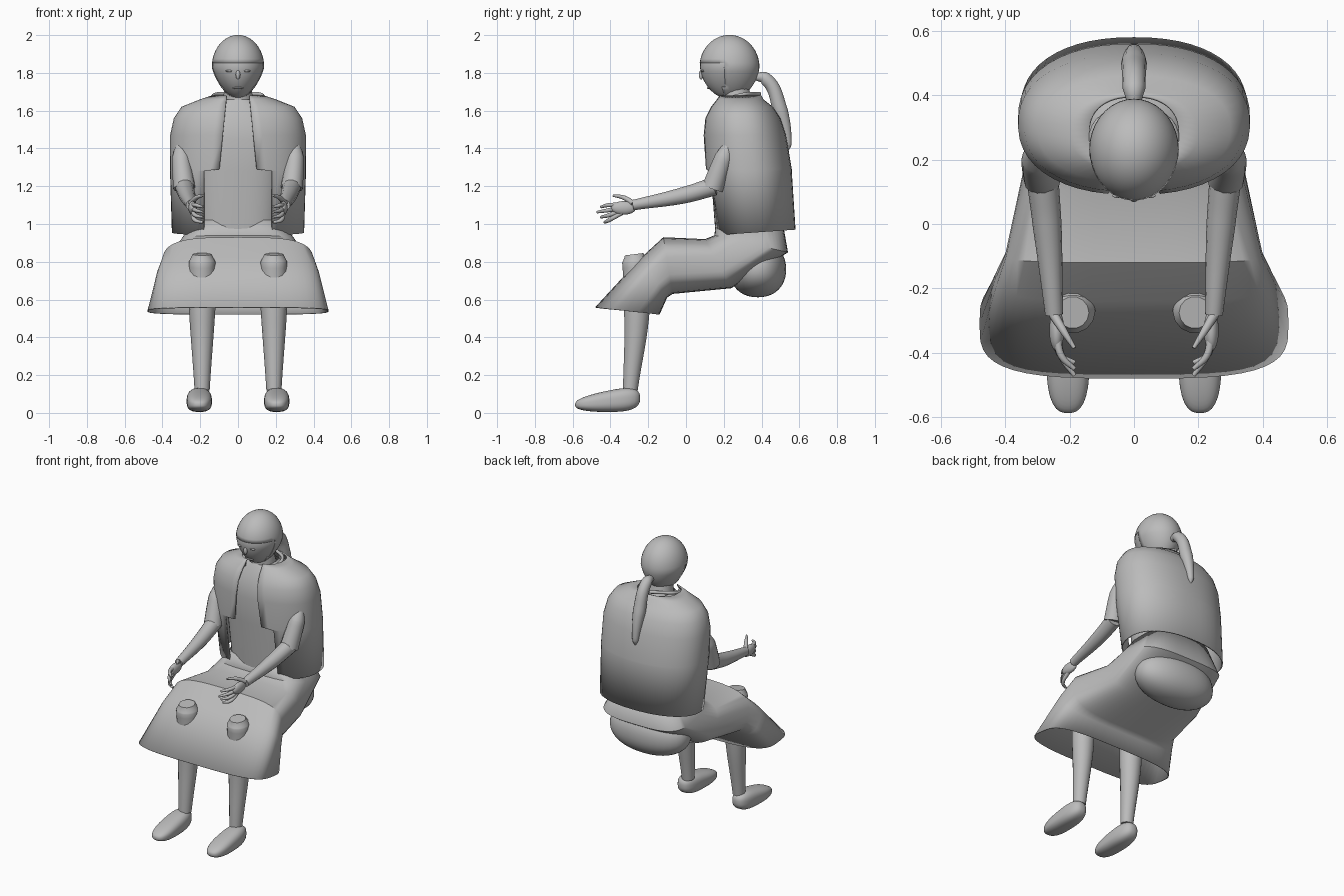
import bpy, bmesh, math

cube = bpy.data.objects.get("Cube")
if cube:
    bpy.data.objects.remove(cube, do_unlink=True)

COLOUR = (0.5, 0.5, 0.5, 1)
grey = bpy.data.materials.new("plain_grey")
grey.use_nodes = True
grey.diffuse_color = COLOUR
grey.node_tree.nodes["Principled BSDF"].inputs["Base Color"].default_value = COLOUR


def add_object(name, data, wall=0):
    data.materials.append(grey)
    ob = bpy.data.objects.new(name, data)
    bpy.context.collection.objects.link(ob)
    if wall:
        ob.modifiers.new("thickness", "SOLIDIFY").thickness = wall
    return ob


def finish_mesh(name, bm, wall=0):
    """Turn a bmesh into a smooth shaded object with sharp creases."""
    bmesh.ops.recalc_face_normals(bm, faces=bm.faces)
    mesh = bpy.data.meshes.new(name)
    bm.to_mesh(mesh)
    bm.free()
    mesh.shade_smooth()
    mesh.set_sharp_from_angle(angle=math.radians(40))
    return add_object(name, mesh, wall)


def bent_power(value, power):
    return math.copysign(abs(value) ** (2 / power), value)


def loft(name, rings, power, gap=None, wall=0, segments=44):
    """Skin rings of (front y, front z, back y, back z, half width).
    A gap rule, giving half the opening at a height, leaves the front open."""
    bm = bmesh.new()
    rows = []
    for front_y, front_z, back_y, back_z, half in rings:
        start = math.asin((gap(front_z) / half) ** (power / 2)) if gap else 0
        row = []
        for i in range(segments + 1 if gap else segments):
            angle = start + 2 * (math.pi - start) * i / segments
            along = (1 - bent_power(math.cos(angle), power)) / 2
            row.append(bm.verts.new((half * bent_power(math.sin(angle), power),
                                     front_y + (back_y - front_y) * along,
                                     front_z + (back_z - front_z) * along)))
        rows.append(row)
    for low, high in zip(rows, rows[1:]):
        for i in range(segments):
            j = (i + 1) % len(low)
            bm.faces.new((low[i], low[j], high[j], high[i]))
    return finish_mesh(name, bm, wall)


def level(z, front, back, half, rise=0):
    return front, z, back, z + rise, half


def ball(name, centre, size, power=2, shape=None, keep=None, wall=0):
    """Rounded solid; shape edits the unit ball, keep selects faces by place."""
    bm = bmesh.new()
    bmesh.ops.create_uvsphere(bm, u_segments=36, v_segments=24, radius=1)
    for v in bm.verts:
        v.co /= sum(abs(c) ** power for c in v.co) ** (1 / power)
        if shape:
            shape(v.co)
        for axis in range(3):
            v.co[axis] = centre[axis] + size[axis] * v.co[axis]
    if keep:
        spare = [f for f in bm.faces if not keep(f.calc_center_median())]
        bmesh.ops.delete(bm, geom=spare, context="FACES")
    return finish_mesh(name, bm, wall)


def tube(name, points, side=1):
    """Round tube through (x, y, z, radius) points."""
    curve = bpy.data.curves.new(name, "CURVE")
    curve.dimensions = "3D"
    curve.bevel_depth = 1
    curve.bevel_resolution = 5
    curve.resolution_u = 8
    curve.use_fill_caps = True
    spline = curve.splines.new("BEZIER")
    spline.bezier_points.add(len(points) - 1)
    for knot, (x, y, z, radius) in zip(spline.bezier_points, points):
        knot.co = (side * x, y, z)
        knot.radius = radius
        knot.handle_left_type = knot.handle_right_type = "AUTO"
    return add_object(name, curve)


def narrow_chin(co):
    """Taper the lower half of the head towards the chin."""
    if co.z < 0:
        co.x *= 1 + co.z * 0.3
        co.y *= 1 + co.z * 0.1


def low_toe(co):
    """Lower the top of the foot towards the toe."""
    co.z = (co.z + 1) * (0.8 + co.y / 4) - 1


def front_gap(z):
    """Jacket opening: wide below the step, narrowing to the collar above."""
    return 0.18 if z < 1.285 else 0.1 - (z - 1.28) / 10


# Head, with a thin hair shell that leaves the face open
head_centre = (0, .23, 1.83)
head_size = (.136, .156, .168)
ball("head", head_centre, head_size, shape=narrow_chin)
ball("hair", head_centre, [s + .003 for s in head_size], shape=narrow_chin, wall=.003,
     keep=lambda c: c.z > 1.85 or c.y > .2)
ball("nose", (0, .08, 1.79), (.012, .012, .025))
ball("mouth", (0, .12, 1.72), (.03, .01, .005))

# Neck, collar and ponytail
tube("neck", [(0, .28, 1.6, .1), (0, .27, 1.65, .08), (0, .26, 1.74, .07)])
tube("ponytail", [(0, .37, 1.78, .02), (0, .42, 1.77, .035), (0, .5, 1.6, .04),
                  (0, .54, 1.42, .02), (0, .54, 1.39, .005)])

# Shirt under an open jacket with stepped front edges
loft("shirt", [level(.9, .16, .5, .22), level(1.28, .13, .5, .25),
               level(1.45, .12, .48, .27), level(1.58, .14, .43, .2),
               level(1.66, .19, .36, .08)], power=2.6)
loft("jacket", [level(.94, .15, .58, .35, rise=.03), level(1.28, .1, .56, .36),
                level(1.29, .1, .56, .36), level(1.47, .09, .53, .36),
                level(1.56, .1, .5, .34), level(1.62, .13, .46, .3),
                level(1.66, .16, .41, .2), level(1.68, .17, .4, .14)],
     power=2.25, gap=front_gap, wall=.008)

# Seated skirt from the waist over the knees to an open hem
loft("skirt", [level(1.02, .16, .51, .23), (.15, .94, .54, .85, .31),
               (.1, .92, .24, .66, .34), (-.12, .93, -.07, .63, .4),
               (-.24, .82, -.1, .61, .43), (-.48, .56, -.14, .52, .48)],
     power=3.4, wall=.006)
ball("seat", (0, .38, .76), (.28, .15, .148), power=2.2)

for label, side in (("left", 1), ("right", -1)):
    # Face and collar details
    ball(label + "_eyelid", (side * .045, .088, 1.81), (.022, .008, .006))
    tube(label + "_collar", [(.07, .17, 1.64, .01), (.13, .28, 1.68, .01),
                             (0, .39, 1.69, .01)], side)

    # Leg: hidden thigh, shin rising through the skirt, and foot
    tube(label + "_thigh", [(.17, .3, .77, .08), (.19, -.24, .77, .07)], side)
    tube(label + "_shin", [(.19, -.295, .12, .04), (.19, -.26, .55, .07),
                           (.19, -.27, .8, .07), (.19, -.275, .84, .05)], side)
    ball(label + "_foot", (side * .205, -.415, .075), (.067, .172, .07), power=2.7,
         shape=low_toe)

    # Arm: short sleeve, forearm and palm
    tube(label + "_sleeve", [(.3, .23, 1.42, .03), (.3, .2, 1.35, .05),
                             (.285, .14, 1.19, .058)], side)
    tube(label + "_forearm", [(.285, .15, 1.2, .05), (.27, 0, 1.155, .045),
                              (.248, -.28, 1.1, .028)], side)
    ball(label + "_palm", (side * .24, -.33, 1.085), (.023, .065, .036))

    # Thumb and four fingers curling inwards
    tube(label + "_thumb", [(.25, -.28, 1.11, .015), (.22, -.33, 1.14, .012),
                            (.185, -.385, 1.15, .006)], side)
    for i in range(4):
        drop = i * .027
        tip = -.47 + abs(i - 1) * .02
        tube(f"{label}_finger_{i + 1}",
             [(.24, -.34, 1.1 - drop / 2, .013), (.225, -.41, 1.1 - drop, .011),
              (.185, tip, 1.09 - drop, .007)], side)
